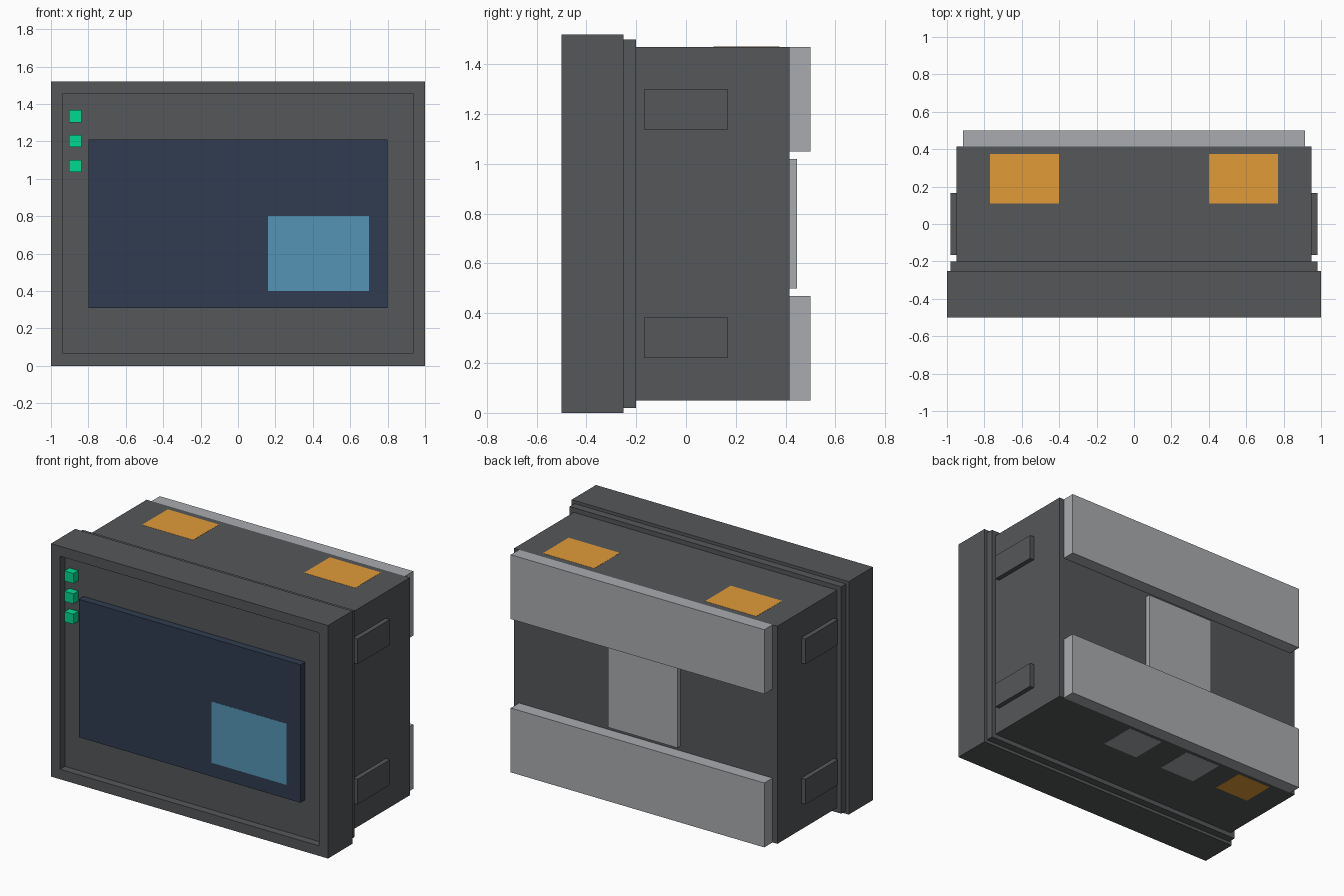
import bpy, bmesh

if "Cube" in bpy.data.objects:
    bpy.data.objects.remove(bpy.data.objects["Cube"])


def mat(name, rgb):
    m = bpy.data.materials.new(name)
    m.diffuse_color = (*rgb, 1)
    m.use_nodes = True
    m.node_tree.nodes["Principled BSDF"].inputs["Base Color"].default_value = m.diffuse_color
    return m


DARK = mat("dark_grey", (0.09, 0.095, 0.1))
LIGHT = mat("light_grey", (0.40, 0.41, 0.43))
NAVY = mat("screen_navy", (0.03, 0.045, 0.08))
BLUE = mat("display_blue", (0.09, 0.30, 0.46))
GREEN = mat("lamp_green", (0.0, 0.70, 0.28))
ORANGE = mat("connector_orange", (0.75, 0.33, 0.04))


def box(name, x, y, z, material, front_recess=None):
    """Box from (min, max) ranges; optional (border, depth) recess in the -y face."""
    bm = bmesh.new()
    bmesh.ops.create_cube(bm, size=1)
    for v in bm.verts:
        v.co = [r[0] + (c + 0.5) * (r[1] - r[0]) for c, r in zip(v.co, (x, y, z))]
    bm.normal_update()
    if front_recess:
        border, depth = front_recess
        front = min(bm.faces, key=lambda f: f.calc_center_median().y)
        bmesh.ops.inset_region(bm, faces=[front], thickness=border, use_even_offset=True)
        new = bmesh.ops.extrude_discrete_faces(bm, faces=[front])["faces"][0]
        for v in new.verts:
            v.co.y += depth
    bmesh.ops.recalc_face_normals(bm, faces=bm.faces)
    me = bpy.data.meshes.new(name)
    bm.to_mesh(me)
    bm.free()
    me.materials.append(material)
    ob = bpy.data.objects.new(name, me)
    bpy.context.collection.objects.link(ob)
    return ob


def span(x0, x1, side):
    return tuple(sorted((x0 * side, x1 * side)))


# Housing: recessed front bezel, stepped collar, rear body
box("front_bezel", (-1, 1), (-0.5, -0.25), (0, 1.52), DARK, front_recess=(0.065, 0.05))
box("gasket_collar", (-0.98, 0.98), (-0.25, -0.2), (0.02, 1.5), DARK)
box("rear_body", (-0.95, 0.95), (-0.2, 0.415), (0.05, 1.47), DARK)

# Screen with a display window
box("screen", (-0.8, 0.8), (-0.499, -0.45), (0.31, 1.21), NAVY)
box("display_window", (0.16, 0.70), (-0.5, -0.48), (0.40, 0.80), BLUE)

# Status lamps
for i in range(3):
    z = 1.335 - 0.133 * i
    box(f"status_lamp_{i + 1}", (-0.903, -0.838), (-0.5, -0.45), (z - 0.033, z + 0.033), GREEN)

# Rear bars and label plate
for name, z0 in (("lower", 0.05), ("upper", 1.05)):
    box(f"{name}_rear_bar", (-0.915, 0.915), (0.415, 0.5), (z0, z0 + 0.42), LIGHT)
box("rear_plate", (-0.25, 0.25), (0.415, 0.445), (0.5, 1.02), LIGHT)

# Mounting clips, top connectors and bottom ports, mirrored left and right
for label, s in (("left", -1), ("right", 1)):
    for level, z0 in (("lower", 0.22), ("upper", 1.135)):
        box(f"{level}_{label}_clip", span(0.95, 0.98, s), (-0.167, 0.167), (z0, z0 + 0.165), DARK)
    box(f"{label}_top_connector", span(0.40, 0.77, s), (0.11, 0.375), (1.45, 1.471), ORANGE)
    box(f"{label}_bottom_port", span(0.10, 0.36, s), (0.14, 0.39), (0.049, 0.07), LIGHT)
box("bottom_connector", (-0.77, -0.52), (0.17, 0.39), (0.049, 0.07), ORANGE)
